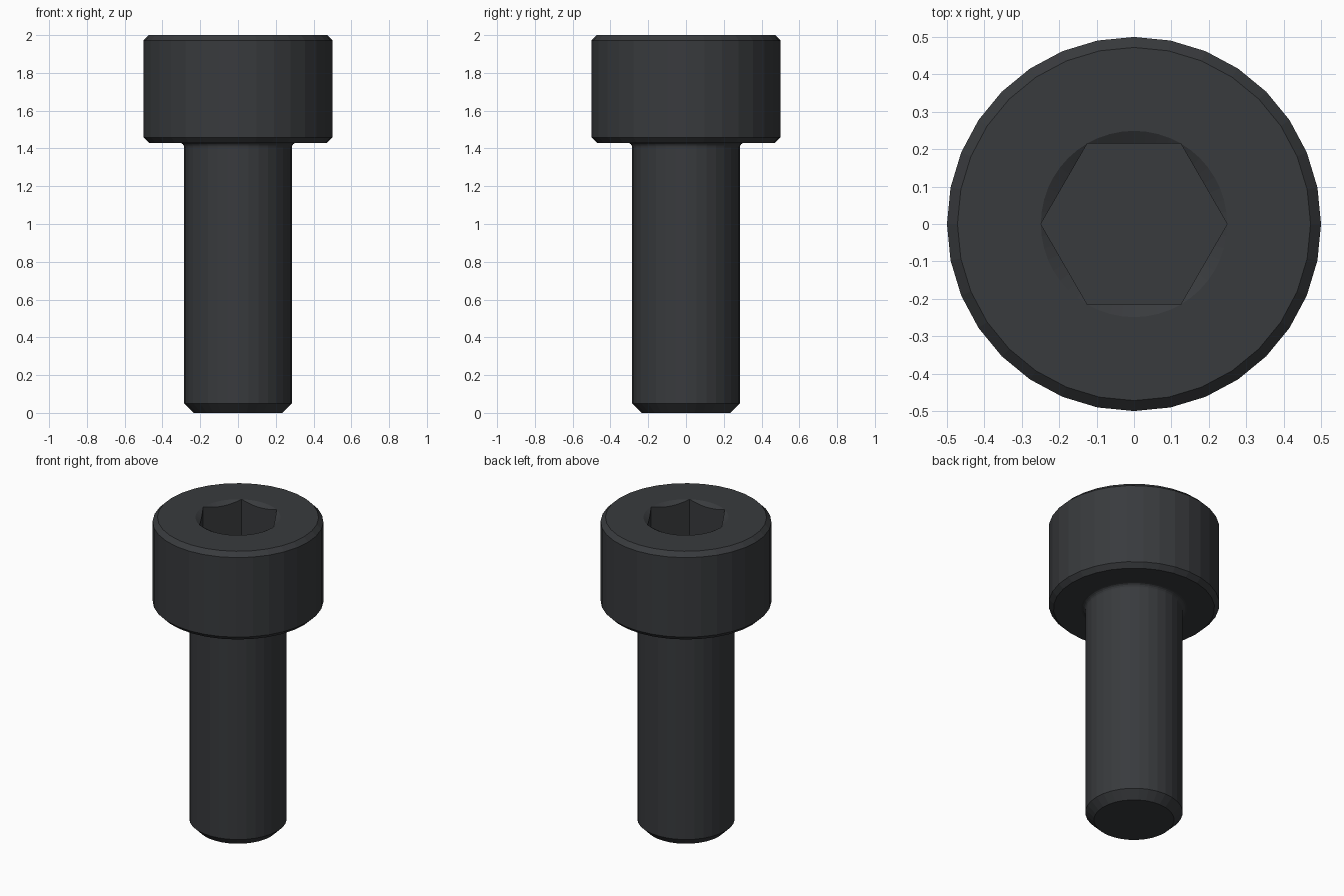
import bpy, bmesh
from math import pi, sin, cos, tan, radians

if "Cube" in bpy.data.objects:
    bpy.data.objects.remove(bpy.data.objects["Cube"])

SEG, SOCKET_SEG = 32, 48
SOCKET_R, SOCKET_FLOOR = 0.249, 1.714
SHANK_R, FILLET = 0.285, 0.025

bm = bmesh.new()


def ring(n, radius, height):
    """Ring of vertices; radius and height are functions of the angle."""
    angles = [2 * pi * i / n for i in range(n)]
    return [bm.verts.new((radius(a) * cos(a), radius(a) * sin(a), height(a))) for a in angles]


def skin(a, b):
    n = len(a)
    for i in range(n):
        j = (i + 1) % n
        bm.faces.new((a[i], a[j], b[j], b[i]))


def loop_edges(vs):
    return [bm.edges.get((vs[i - 1], vs[i])) or bm.edges.new((vs[i - 1], vs[i]))
            for i in range(len(vs))]


def hex_radius(a):
    return SOCKET_R * cos(pi / 6) / cos(a % (pi / 3) - pi / 6)


# Lathed outside: chamfered tip, shank, fillet under the head, chamfered head
profile = [(0.235, 0), (SHANK_R, 0.05)]
for k in range(5):
    t = k * pi / 8
    profile.append((SHANK_R + FILLET * (1 - cos(t)), 1.43 - FILLET * (1 - sin(t))))
profile += [(0.472, 1.43), (0.5, 1.458), (0.5, 1.972), (0.472, 2)]
rings = [ring(SEG, lambda a, r=r: r, lambda a, z=z: z) for r, z in profile]
for lower, upper in zip(rings, rings[1:]):
    skin(lower, upper)
bm.faces.new(rings[0])

# Flat head top around the round socket mouth
mouth = ring(SOCKET_SEG, lambda a: SOCKET_R, lambda a: 2)
bmesh.ops.triangle_fill(bm, use_beauty=True, normal=(0, 0, 1),
                        edges=loop_edges(rings[-1]) + loop_edges(mouth))

# Hex socket: countersink scallops, walls and floor
scallop = ring(SOCKET_SEG, hex_radius,
               lambda a: 2 - (SOCKET_R - hex_radius(a)) * tan(radians(30)))
floor = ring(SOCKET_SEG, hex_radius, lambda a: SOCKET_FLOOR)
skin(mouth, scallop)
skin(scallop, floor)
bm.faces.new(floor)

bmesh.ops.remove_doubles(bm, verts=bm.verts, dist=1e-5)
bmesh.ops.recalc_face_normals(bm, faces=bm.faces)
mesh = bpy.data.meshes.new("socket_head_bolt")
bm.to_mesh(mesh)
bm.free()
bolt = bpy.data.objects.new("socket_head_bolt", mesh)
bpy.context.collection.objects.link(bolt)

# Dark steel
steel = bpy.data.materials.new("dark_steel")
steel.diffuse_color = (0.04, 0.043, 0.047, 1)
steel.use_nodes = True
steel.node_tree.nodes["Principled BSDF"].inputs["Base Color"].default_value = steel.diffuse_color
mesh.materials.append(steel)
